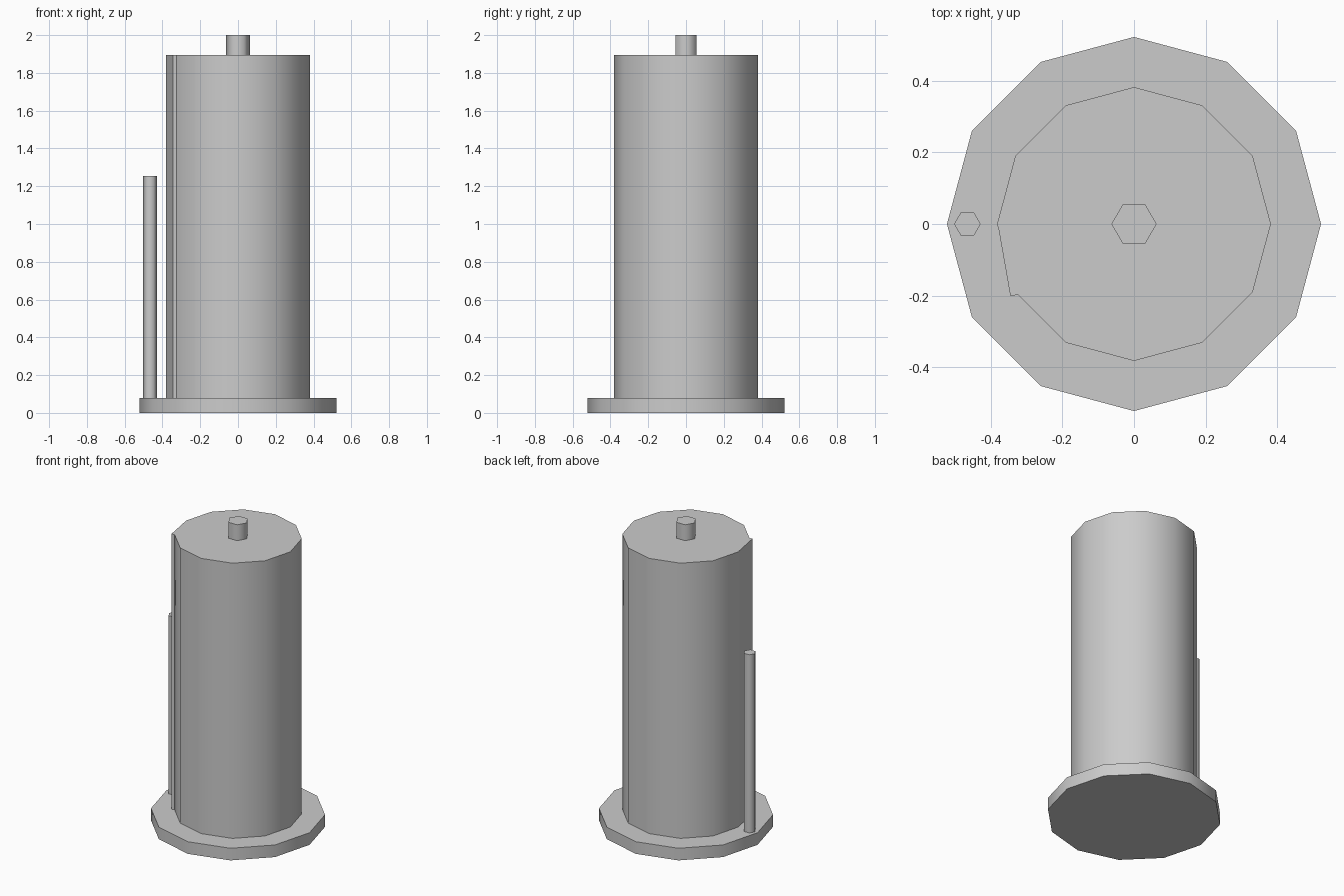
import bpy
import math

if "Cube" in bpy.data.objects:
    bpy.data.objects.remove(bpy.data.objects["Cube"])


def cylinder(name, sides, radius, z0, z1, x=0.0):
    # upright prism with corners on the x axis, smooth sides and sharp rims
    bpy.ops.mesh.primitive_cylinder_add(
        vertices=sides, radius=radius, depth=z1 - z0,
        location=(x, 0, (z0 + z1) / 2), rotation=(0, 0, math.pi / 2))
    ob = bpy.context.object
    ob.name = name
    bpy.ops.object.transform_apply(location=False, rotation=True, scale=True)
    bpy.ops.object.shade_smooth_by_angle(angle=math.radians(65))
    return ob


BASE_TOP, ROLL_TOP = 0.08, 1.895

# holder: round foot, centre spindle, side tear bar
cylinder("base", 12, 0.522, 0.0, BASE_TOP)
cylinder("spindle", 6, 0.063, BASE_TOP, 2.0)
cylinder("tear_bar", 6, 0.037, BASE_TOP, 1.255, x=-0.465)

# paper roll
cylinder("paper_roll", 12, 0.382, BASE_TOP, ROLL_TOP)

# loose end of the sheet: thin slab leaning off the roll on the left
angle = math.radians(10)
length, thick = 0.2, 0.022
corner = (-0.345, -0.201)  # outer free corner
cx = corner[0] + thick / 2 * math.cos(angle) - length / 2 * math.sin(angle)
cy = corner[1] + thick / 2 * math.sin(angle) + length / 2 * math.cos(angle)
bpy.ops.mesh.primitive_cube_add(
    size=1, location=(cx, cy, (BASE_TOP + ROLL_TOP) / 2), rotation=(0, 0, angle))
flap = bpy.context.object
flap.name = "loose_sheet_end"
flap.scale = (thick, length, ROLL_TOP - BASE_TOP)
bpy.ops.object.transform_apply(location=False, rotation=True, scale=True)
